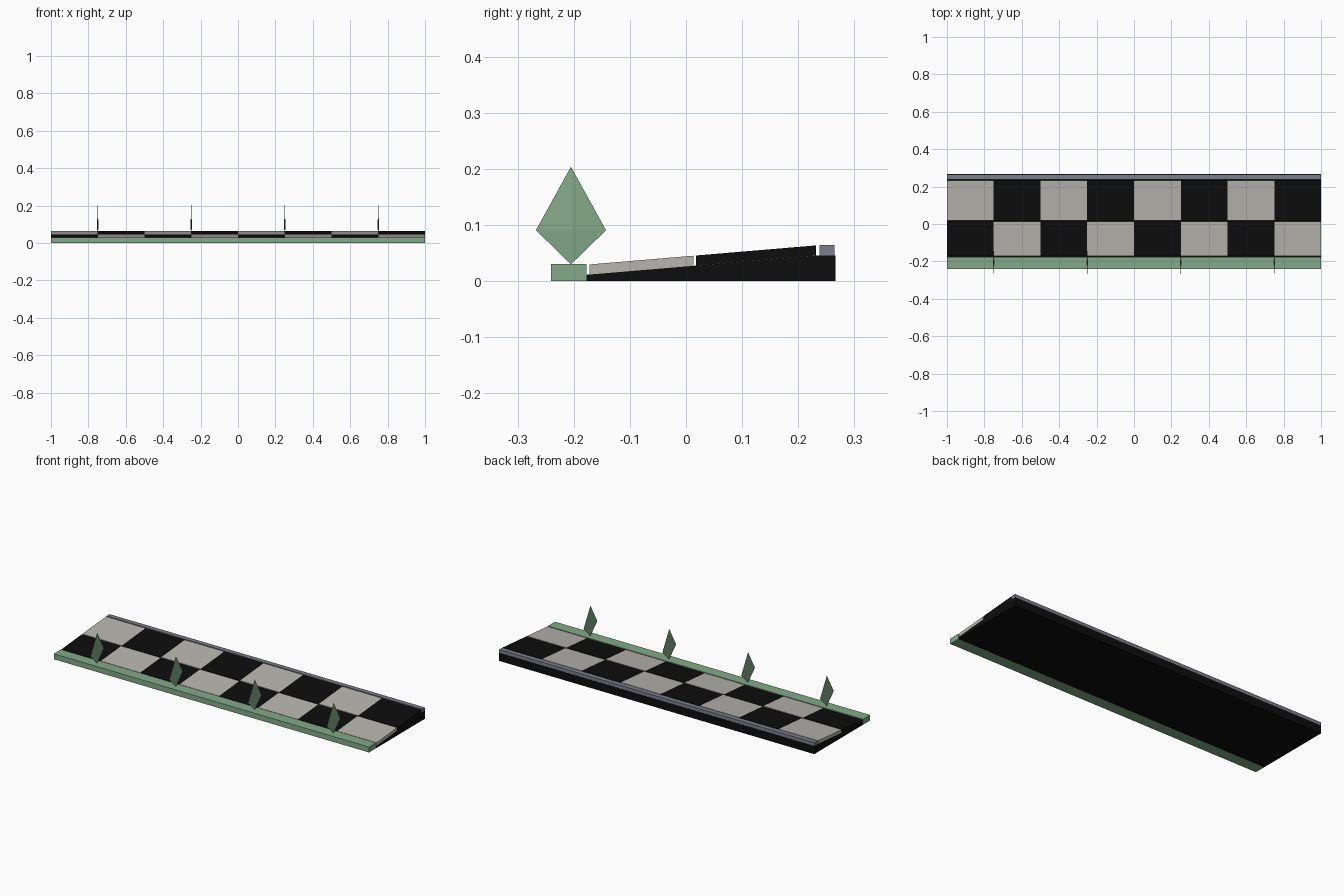
import bpy
import bmesh

if "Cube" in bpy.data.objects:
    bpy.data.objects.remove(bpy.data.objects["Cube"])


def material(name, rgb):
    m = bpy.data.materials.new(name)
    m.diffuse_color = (*rgb, 1)
    m.use_nodes = True
    m.node_tree.nodes["Principled BSDF"].inputs["Base Color"].default_value = m.diffuse_color
    return m


BLACK = material("black", (0.004, 0.004, 0.004))
STONE = material("pale stone", (0.47, 0.46, 0.43))
GREEN = material("leaf green", (0.23, 0.40, 0.25))
GREY = material("blue grey", (0.20, 0.21, 0.26))


def extrude_x(name, profile, x0, x1, mat):
    """Prism with a (y, z) profile running from x0 to x1."""
    bm = bmesh.new()
    face = bm.faces.new([bm.verts.new((x0, y, z)) for y, z in profile])
    new = bmesh.ops.extrude_face_region(bm, geom=[face])["geom"]
    bmesh.ops.translate(bm, vec=(x1 - x0, 0, 0),
                        verts=[v for v in new if isinstance(v, bmesh.types.BMVert)])
    return finish(name, bm, mat)


def finish(name, bm, mat):
    bmesh.ops.recalc_face_normals(bm, faces=bm.faces)
    me = bpy.data.meshes.new(name)
    bm.to_mesh(me)
    bm.free()
    me.materials.append(mat)
    ob = bpy.data.objects.new(name, me)
    bpy.context.collection.objects.link(ob)
    return ob


def box_profile(y0, y1, z0, z1):
    return [(y0, z0), (y1, z0), (y1, z1), (y0, z1)]


def slope(y):
    return 0.0115 + (y + 0.177) * 0.084


# sloping base with a flat ledge at the back
extrude_x("base", [(-0.177, 0), (0.266, 0), (0.266, 0.046),
                   (0.235, 0.046), (-0.177, slope(-0.177))], -1, 1, BLACK)

# checkered tiles, two rows of eight
for row, (y0, y1) in enumerate([(-0.172, 0.013), (0.018, 0.232)]):
    for i in range(8):
        x0 = -1 + 0.25 * i
        prof = [(y0, slope(y0)), (y1, slope(y1)),
                (y1, slope(y1) + 0.018), (y0, slope(y0) + 0.018)]
        extrude_x("tile", prof, x0, x0 + 0.25, STONE if (row + i) % 2 else BLACK)

# back rail and front planting strip
extrude_x("back_rail", box_profile(0.238, 0.265, 0.046, 0.065), -1, 1, GREY)
extrude_x("front_strip", box_profile(-0.241, -0.177, 0, 0.031), -1, 1, GREEN)

# thin faceted leaves standing on the strip
for x in (-0.75, -0.25, 0.25, 0.75):
    bm = bmesh.new()
    ring = [bm.verts.new((x + dx, -0.205 + dy, 0.091))
            for dx, dy in ((0.004, 0), (0, 0.0625), (-0.004, 0), (0, -0.0625))]
    for z in (0.03, 0.204):
        tip = bm.verts.new((x, -0.205, z))
        for i in range(4):
            bm.faces.new((ring[i], ring[(i + 1) % 4], tip))
    finish("leaf", bm, GREEN)

# the front row starts dark and the back row starts pale
for ob in bpy.data.objects:
    if ob.name.startswith("tile"):
        pass
